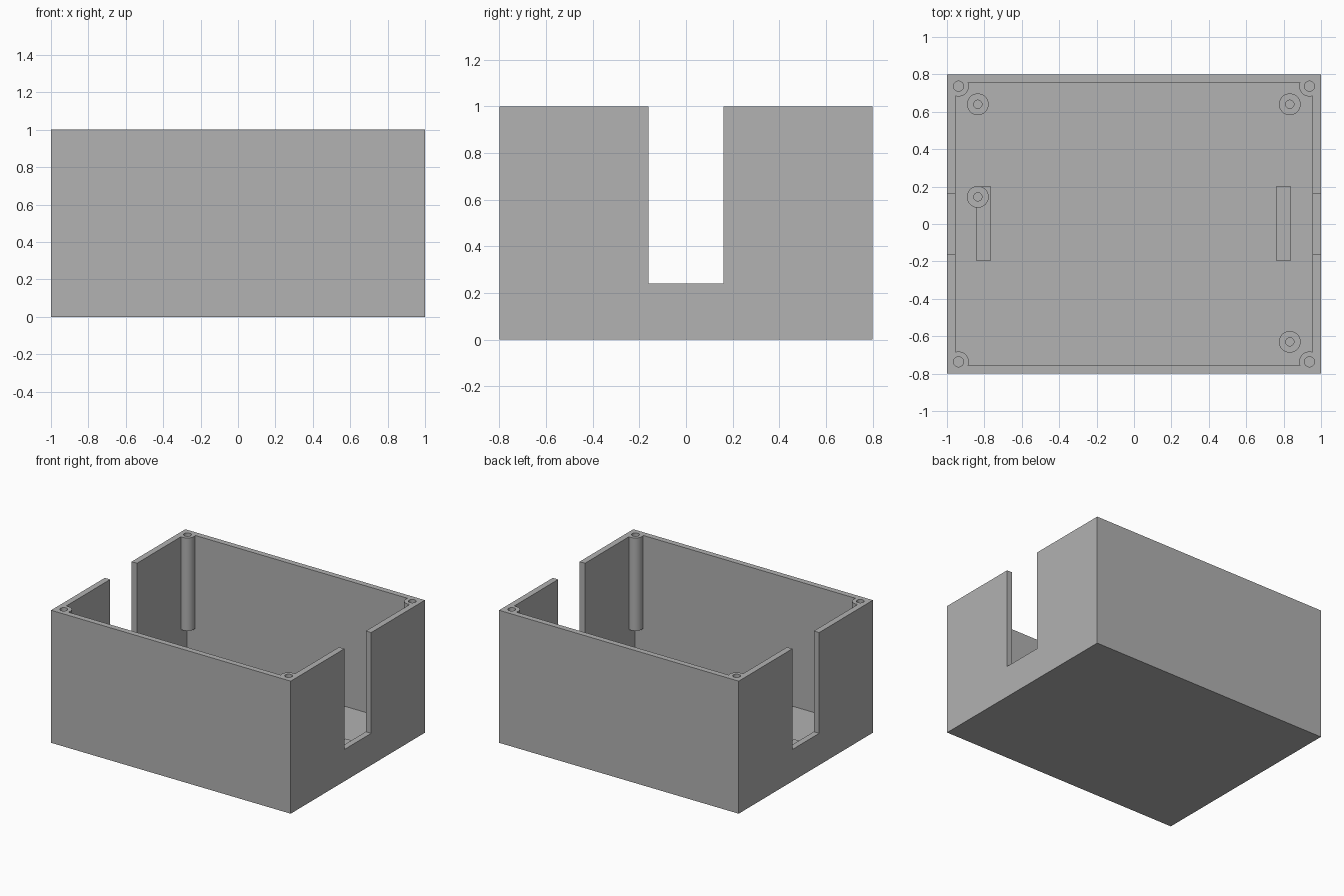
import bpy

if "Cube" in bpy.data.objects:
    bpy.data.objects.remove(bpy.data.objects["Cube"], do_unlink=True)

GREY = (0.445, 0.445, 0.445, 1)
grey = bpy.data.materials.new("plain grey")
grey.use_nodes = True
grey.diffuse_color = GREY
grey.node_tree.nodes["Principled BSDF"].inputs["Base Color"].default_value = GREY

FLOOR = 0.045
WALL_X, WALL_Y = 0.955, 0.757


def finish(name):
    ob = bpy.context.object
    ob.name = ob.data.name = name
    ob.data.materials.append(grey)
    return ob


def box(name, low, high):
    centre = [(a + b) / 2 for a, b in zip(low, high)]
    bpy.ops.mesh.primitive_cube_add(size=1, location=centre)
    ob = bpy.context.object
    ob.scale = [b - a for a, b in zip(low, high)]
    bpy.ops.object.transform_apply(location=True, rotation=False, scale=True)
    return finish(name)


def rod(name, x, y, radius, bottom, top, sides=40):
    bpy.ops.mesh.primitive_cylinder_add(vertices=sides, radius=radius, depth=top - bottom,
                                        location=(x, y, (bottom + top) / 2))
    bpy.ops.object.transform_apply(location=True, rotation=False, scale=True)
    return finish(name)


def combine(target, tool, operation, keep=False):
    tool.hide_render = True
    mod = target.modifiers.new("cut", 'BOOLEAN')
    mod.operation, mod.object, mod.solver = operation, tool, 'EXACT'
    bpy.context.view_layer.objects.active = target
    bpy.ops.object.modifier_apply(modifier=mod.name)
    if not keep:
        bpy.data.objects.remove(tool, do_unlink=True)


def smooth(ob):
    bpy.ops.object.select_all(action='DESELECT')
    ob.select_set(True)
    bpy.context.view_layer.objects.active = ob
    bpy.ops.object.shade_smooth_by_angle()


# Open-topped case
case = box("case", (-1, -0.8, 0), (1, 0.8, 1))
combine(case, box("cavity", (-WALL_X, -WALL_Y, FLOOR), (WALL_X, WALL_Y, 1.2)), 'DIFFERENCE')

# Slot through both side walls
combine(case, box("slot", (-1.2, -0.16, 0.24), (1.2, 0.16, 1.2)), 'DIFFERENCE')

# Hanging corner screw posts, joined to the walls and then drilled
corners = [(sx * 0.938, sy * 0.737) for sx in (-1, 1) for sy in (-1, 1)]
for x, y in corners:
    combine(case, rod("post", x, y, 0.055, 0.3, 1), 'UNION')
for x, y in corners:
    combine(case, rod("post_hole", x, y, 0.027, 0.32, 1.1), 'DIFFERENCE')
smooth(case)

# Support bars on the floor
left_bar = box("left_support_bar", (0.76, -0.195, FLOOR - 0.01), (0.84, 0.2, 0.12))
right_bar = box("right_support_bar", (-0.845, -0.195, FLOOR - 0.01), (-0.765, 0.2, 0.12))

# Drilled standoffs on the floor
standoffs = {
    "back_right_standoff": (-0.835, 0.64),
    "back_left_standoff": (0.833, 0.64),
    "middle_right_standoff": (-0.835, 0.145),
    "front_left_standoff": (0.833, -0.63),
}
for name, (x, y) in standoffs.items():
    standoff = rod(name, x, y, 0.058, FLOOR - 0.01, 0.16)
    drill = rod("drill", x, y, 0.022, 0, 0.3)
    if name.startswith("middle"):
        combine(right_bar, drill, 'DIFFERENCE', keep=True)
    combine(standoff, drill, 'DIFFERENCE')
    smooth(standoff)
